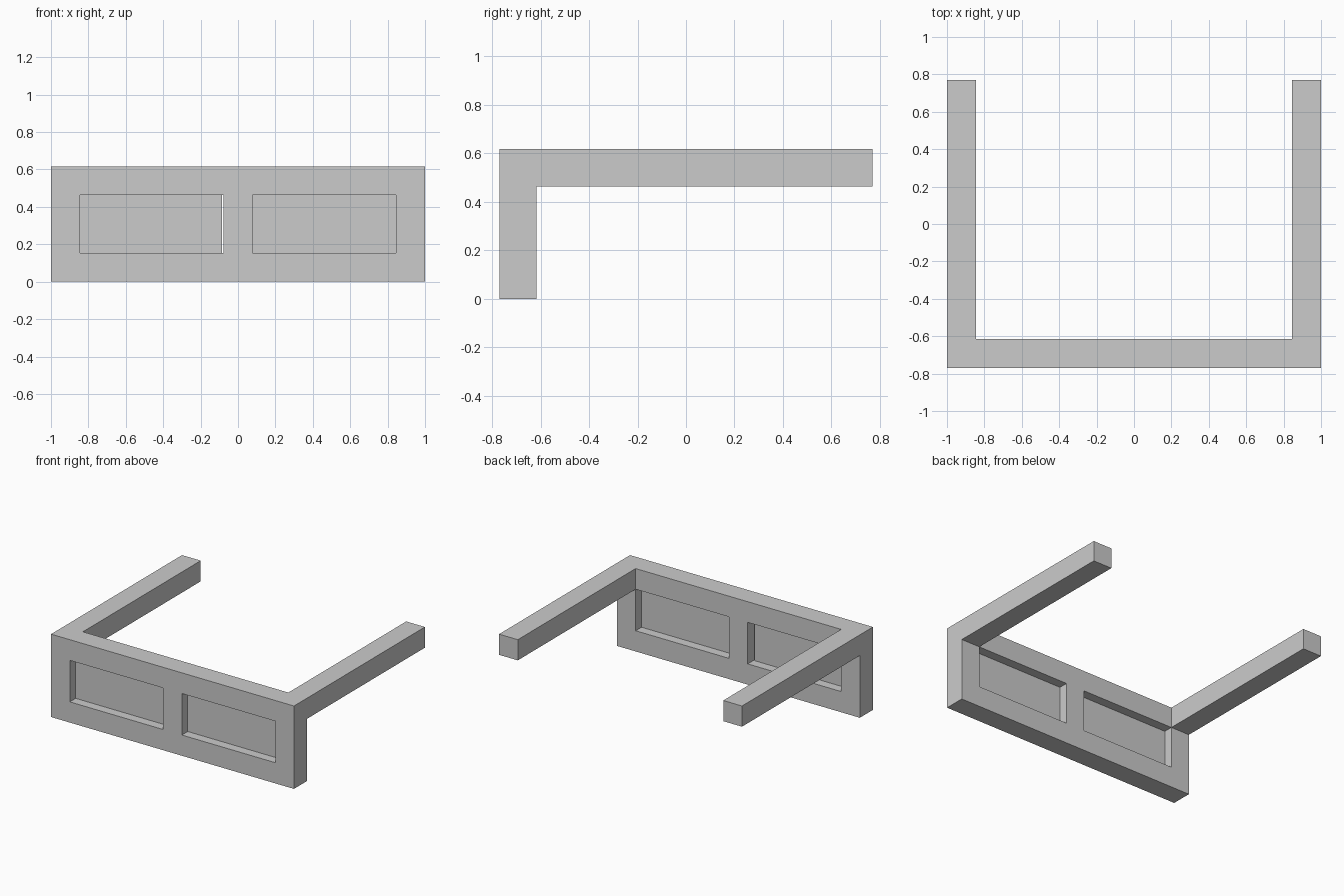
import bpy

if "Cube" in bpy.data.objects:
    bpy.data.objects.remove(bpy.data.objects["Cube"])

T = 0.154            # beam thickness
Y0, Y1 = -0.77, 0.77
H = 0.617            # total height
YB = Y0 + T          # back of the front frame


def box(name, lo, hi):
    bpy.ops.mesh.primitive_cube_add(size=1, location=[(a + b) / 2 for a, b in zip(lo, hi)])
    ob = bpy.context.object
    ob.name = name
    ob.scale = [b - a for a, b in zip(lo, hi)]
    bpy.ops.object.transform_apply(location=False, rotation=False, scale=True)
    return ob


# Centre post of the front frame
box("center_post", (-T / 2, Y0, 0), (T / 2, YB, H))

for side, s in (("left", -1), ("right", 1)):
    def span(a, b):
        return sorted((s * a, s * b))

    # Outer post
    a, b = span(1 - T, 1)
    box(side + "_post", (a, Y0, 0), (b, YB, H))
    # Long arm running back at the top
    box(side + "_arm", (a, YB, H - T), (b, Y1, H))
    # Rails between the posts
    a, b = span(T / 2, 1 - T)
    box(side + "_bottom_rail", (a, Y0, 0), (b, YB, T))
    box(side + "_top_rail", (a, Y0, H - T), (b, YB, H))
    # Thin recessed panel; the left one stops just short of the centre post
    a, b = span(T / 2 + (0.008 if s < 0 else 0), 1 - T)
    ym = (Y0 + YB) / 2
    box(side + "_panel", (a, ym - 0.008, T), (b, ym + 0.008, H - T))
